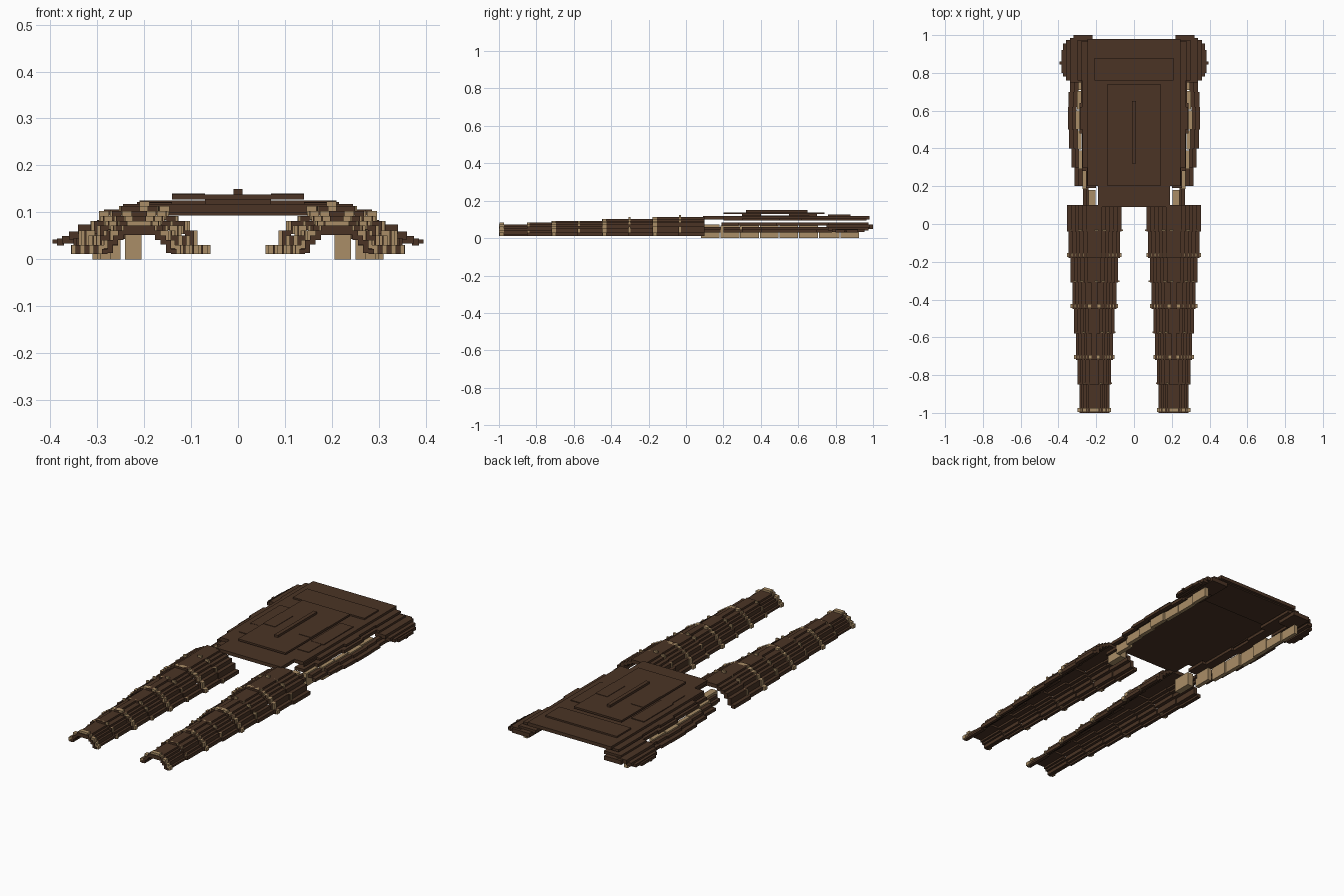
import bpy, bmesh
from mathutils import Matrix


def material(name, rgb):
    m = bpy.data.materials.new(name)
    m.diffuse_color = (*rgb, 1)
    return m


BROWN = material("dark brown", (0.069, 0.034, 0.018))
TAN = material("tan", (0.40, 0.27, 0.135))


def boxes(name, items, mat, mirror=True):
    """One object from boxes (x0, x1, y0, y1, z0, z1), optionally on both sides."""
    bm = bmesh.new()
    for x0, x1, y0, y1, z0, z1 in items:
        for s in ((1, -1) if mirror else (1,)):
            centre = (s * (x0 + x1) / 2, (y0 + y1) / 2, (z0 + z1) / 2)
            size = (x1 - x0, y1 - y0, z1 - z0, 1)
            bmesh.ops.create_cube(bm, size=1, matrix=Matrix.Translation(centre) @ Matrix.Diagonal(size))
    me = bpy.data.meshes.new(name)
    bm.to_mesh(me)
    bm.free()
    me.materials.append(mat)
    ob = bpy.data.objects.new(name, me)
    bpy.context.collection.objects.link(ob)


# --- Legs: stepped half-round shells that taper in sections ---
LEG_X, COLS, STEP = 0.21, 14, 0.0103


def arch(w, top, y0, y1, thick, columns=range(COLS)):
    """Lengthwise strips forming a stepped arch of half-width w."""
    def z_at(c):
        t = abs((c + 0.5) * 2 / COLS - 1)
        z = 0.012 + (top - 0.012) * (1 - t * t) ** 0.8
        return max(0.022, round(z / STEP) * STEP)
    out, cw = [], 2 * w / COLS
    for c in columns:
        z = z_at(c)
        outer = c - 1 if c < COLS / 2 else c + 1
        low = z_at(outer) - 0.008 if 0 <= outer < COLS else 0.012
        x = LEG_X - w + c * cw
        out.append((x, x + cw, y0, y1, max(0.012, min(z - thick, low)), z))
    return out


cuts = [0.10, -0.04, -0.18, -0.31, -0.45, -0.58, -0.72, -0.85, -1.0]
shell, wide_bands, thin_bands = [], [], []
for i in range(8):
    k = i / 7
    w, top = 0.145 - 0.066 * k, 0.118 - 0.042 * k
    y1, y0 = cuts[i], cuts[i + 1]
    shell += arch(w, top, y0, y1, 0.02)
    if i % 2:
        wide_bands += arch(w + 0.009, top + 0.005, y0 + 0.004, y0 + 0.026, 0.014)
    else:
        thin_bands += arch(w + 0.006, top + 0.004, y0 + 0.002, y0 + 0.012, 0.012, range(0, COLS, 2))
boxes("leg_shells", shell, BROWN)
boxes("leg_wide_bands", wide_bands, TAN)
boxes("leg_thin_bands", thin_bands, TAN)

# --- Back plate: layered, widening upward ---
rows = [(0.09, 0.20, 0.19), (0.20, 0.30, 0.25), (0.30, 0.50, 0.272),
        (0.50, 0.62, 0.285), (0.62, 0.76, 0.275)]
plate = []
for y0, y1, e in rows:
    inner = min(e, 0.245)
    plate.append((-inner, inner, y0, y1, 0.10, 0.118))
    if e > inner:
        plate += [(inner, e, y0, y1, 0.094, 0.106), (-e, -inner, y0, y1, 0.094, 0.106)]
boxes("back_plate", plate, BROWN, mirror=False)
boxes("back_centre_panel", [(-0.14, 0.14, 0.20, 0.74, 0.128, 0.138),
                            (-0.07, 0.07, 0.30, 0.40, 0.115, 0.130),
                            (-0.07, 0.07, 0.55, 0.70, 0.115, 0.130)], BROWN, mirror=False)
boxes("back_raised_strips", [(0.07, 0.14, 0.41, 0.56, 0.136, 0.140),
                             (0.14, 0.205, 0.30, 0.41, 0.117, 0.121),
                             (0.14, 0.215, 0.41, 0.66, 0.117, 0.122)], BROWN)
boxes("spine_ridge", [(-0.01, 0.01, 0.32, 0.65, 0.136, 0.15)], BROWN, mirror=False)

# --- Inner rails just below the back plate, with a gap ---
boxes("inner_rails", [(0.20, 0.255, 0.19, 0.30, 0.068, 0.084),
                      (0.225, 0.275, 0.28, 0.50, 0.068, 0.084),
                      (0.24, 0.288, 0.48, 0.64, 0.068, 0.084),
                      (0.23, 0.280, 0.62, 0.78, 0.068, 0.084)], BROWN)

# --- Tan lining panels standing under the rails ---
liner = [(0.205, 0.24, 0.08, 0.18, 0, 0.072)]
for y0, x in zip((0.185, 0.29, 0.395, 0.50, 0.605), (0.25, 0.272, 0.278, 0.288, 0.28)):
    liner.append((x, x + 0.022, y0, y0 + 0.10, 0, 0.068))
liner += [(0.28, 0.30, 0.71, 0.82, 0, 0.05), (0.285, 0.305, 0.825, 0.925, 0, 0.05)]
boxes("side_lining", liner, TAN)

# --- Outer side rails ---
rails = []
for y0, y1, x0, x1 in ((0.10, 0.20, 0.24, 0.27), (0.20, 0.30, 0.272, 0.315),
                       (0.30, 0.40, 0.292, 0.332), (0.40, 0.50, 0.296, 0.345),
                       (0.50, 0.62, 0.305, 0.35), (0.62, 0.70, 0.298, 0.348),
                       (0.70, 0.78, 0.295, 0.338)):
    m = (x0 + x1) / 2
    rails += [(x0, m, y0, y1, 0.044, 0.06), (m, x1, y0, y1, 0.03, 0.046)]
boxes("outer_rails", rails, BROWN)

# --- Shoulder yoke: centre plates and stepped wings ---
boxes("yoke_centre", [(-0.245, 0.245, 0.76, 0.98, 0.10, 0.118),
                      (-0.21, 0.21, 0.76, 0.88, 0.117, 0.126),
                      (-0.28, 0.28, 0.76, 0.965, 0.094, 0.106)], BROWN, mirror=False)
boxes("yoke_wings", [(0.20, 0.30, 0.76, 0.975, 0.068, 0.084),
                     (0.22, 0.32, 0.88, 1.00, 0.05, 0.072),
                     (0.28, 0.34, 0.75, 0.985, 0.054, 0.074),
                     (0.33, 0.36, 0.76, 0.975, 0.042, 0.060),
                     (0.35, 0.375, 0.78, 0.955, 0.034, 0.050),
                     (0.37, 0.385, 0.80, 0.92, 0.030, 0.045),
                     (0.38, 0.395, 0.845, 0.86, 0.034, 0.042)], BROWN)
